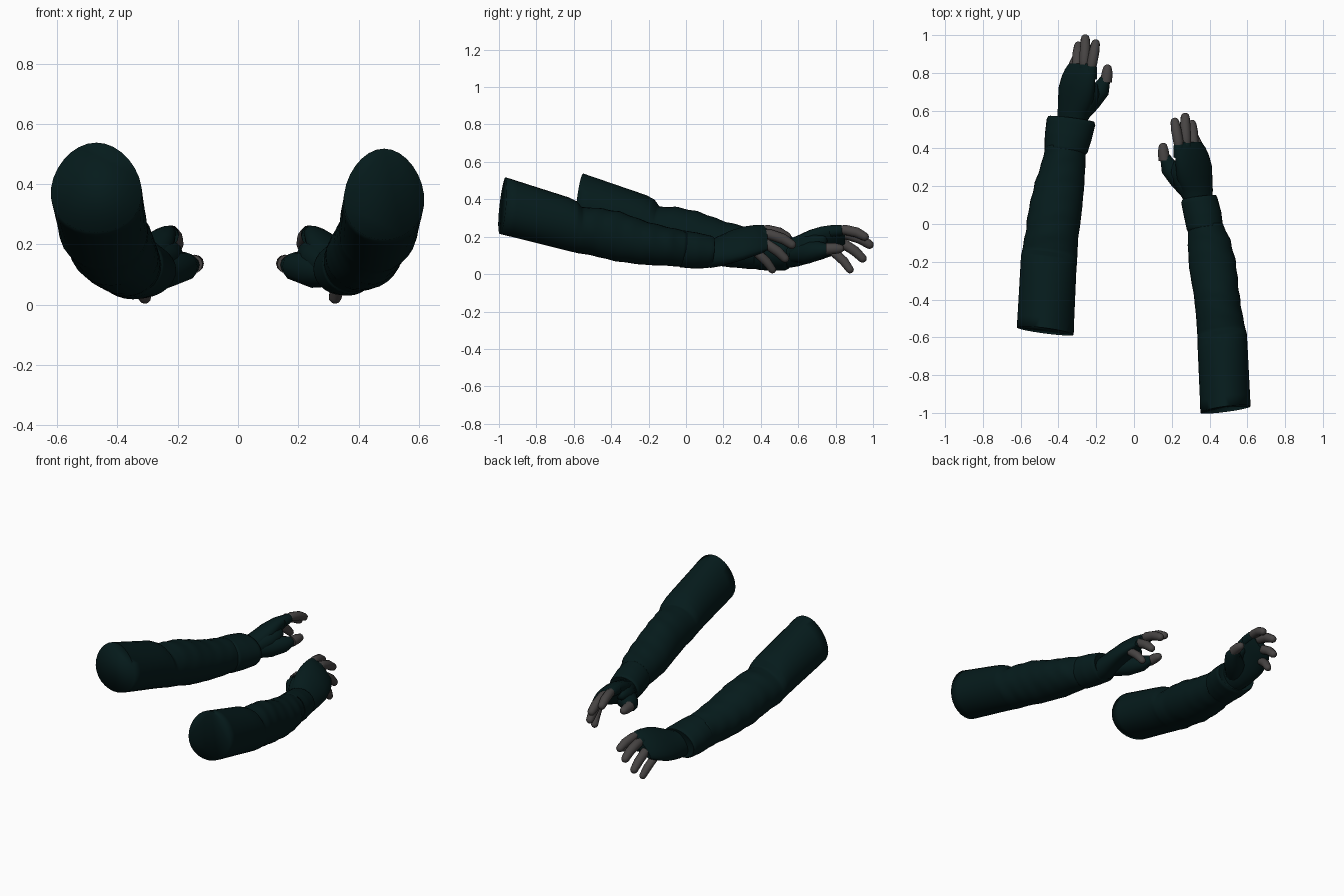
import bpy, bmesh, math
from mathutils import Vector

if "Cube" in bpy.data.objects:
    bpy.data.objects.remove(bpy.data.objects["Cube"])


def material(name, rgb):
    m = bpy.data.materials.new(name)
    m.diffuse_color = (*rgb, 1)
    m.use_nodes = True
    m.node_tree.nodes["Principled BSDF"].inputs["Base Color"].default_value = m.diffuse_color
    return m


TEAL = material("dark teal cloth", (0.0016, 0.0108, 0.0113))
GREY = material("warm grey fingertips", (0.062, 0.057, 0.056))


def loft(name, rings, mat, angle=45):
    """Skin a list of closed point rings and cap both ends."""
    bm = bmesh.new()
    rows = [[bm.verts.new(p) for p in ring] for ring in rings]
    n = len(rows[0])
    for a, b in zip(rows, rows[1:]):
        for i in range(n):
            j = (i + 1) % n
            bm.faces.new((a[i], a[j], b[j], b[i]))
    bm.faces.new(rows[0])
    bm.faces.new(rows[-1])
    bmesh.ops.recalc_face_normals(bm, faces=bm.faces)
    me = bpy.data.meshes.new(name)
    bm.to_mesh(me)
    bm.free()
    ob = bpy.data.objects.new(name, me)
    bpy.context.collection.objects.link(ob)
    me.materials.append(mat)
    bpy.ops.object.select_all(action='DESELECT')
    ob.select_set(True)
    bpy.context.view_layer.objects.active = ob
    bpy.ops.object.shade_smooth_by_angle(angle=math.radians(angle))
    return ob


def sleeve(name, table, side, wrinkle, steps=6, n=28):
    """Egg-shaped tube from rows of (y, x inner, x outer, z bottom, z top)."""
    rows = []
    for a, b in zip(table, table[1:]):
        rows += [[p + (q - p) * s / steps for p, q in zip(a, b)] for s in range(steps)]
    rows.append(table[-1])
    y_first = table[0][0]
    rings = []
    for y, x0, x1, z0, z1 in rows:
        cx, cz, rx, rz = (x0 + x1) / 2, (z0 + z1) / 2, (x1 - x0) / 2, (z1 - z0) / 2
        amp = wrinkle * min(1, max(0, (y - y_first - 0.3) * 4))
        egg = 0.13 * min(1, max(0, (0.3 - y + y_first) * 4)) if wrinkle > 0.01 else 0
        ring = []
        for i in range(n):
            t = math.tau * i / n
            k = 1 + amp * math.sin(y * 62 + 2.2 * math.sin(2 * t + 0.6)) * (0.6 + 0.4 * math.cos(t - 0.5))
            dx = rx * k * math.cos(t) * (1 - egg * math.sin(t))
            dz = rz * k * math.sin(t)
            ring.append((side * (cx + dx), y + 0.1 * dz + 0.13 * dx, cz + dz))
        rings.append(ring)
    return loft(name, rings, TEAL, 100)


def tube(name, path, radii, mat, n=12):
    """Round limb along a path with a domed tip."""
    pts = [Vector(p) for p in path]
    rad = list(radii)
    d = (pts[-1] - pts[-2]).normalized()
    tip, r = pts[-1].copy(), rad[-1]
    pts[-1] = tip - d * r
    for a in (30, 55, 78):
        pts.append(tip - d * r * (1 - math.sin(math.radians(a))))
        rad.append(r * math.cos(math.radians(a)))
    rings = []
    for i, p in enumerate(pts):
        t = (pts[min(i + 1, len(pts) - 1)] - pts[max(i - 1, 0)]).normalized()
        u = t.cross(Vector((0, 0, 1))).normalized()
        v = u.cross(t)
        rings.append([p + rad[i] * (u * math.cos(k * math.tau / n) + v * math.sin(k * math.tau / n))
                      for k in range(n)])
    return loft(name, rings, mat)


# Palm rows: y, centre x, centre z, half width, half thickness
PALM = [(.47, .33, .110, .080, .066), (.55, .325, .110, .086, .068), (.60, .318, .125, .100, .066),
        (.66, .308, .147, .115, .060), (.72, .304, .165, .120, .054), (.78, .294, .180, .113, .046),
        (.82, .284, .187, .104, .037), (.85, .277, .190, .088, .024)]

# Fingers: knuckle, end of glove, middle joint, tip, radius
FINGERS = {
    "index": [(.230, .77, .228), (.222, .850, .237), (.210, .915, .222), (.200, .975, .190), .027],
    "middle": [(.264, .78, .205), (.262, .860, .213), (.258, .935, .188), (.258, 1.0, .145), .028],
    "ring": [(.300, .77, .168), (.302, .842, .163), (.298, .905, .122), (.293, .960, .068), .027],
    "pinky": [(.340, .73, .135), (.333, .790, .118), (.320, .845, .068), (.305, .888, .008), .025],
}


def hand(label, side, ox, oy):
    def place(p):
        return (side * (p[0] + ox), p[1] + oy, p[2])

    # Palm rolled so the thumb side sits high and inward
    rings = []
    for y, cx, cz, w, h in PALM:
        roll = math.radians(42)
        ring = []
        for k in range(20):
            t = math.tau * k / 20
            a, b = w * math.cos(t), h * math.sin(t)
            ring.append(place((cx - a * math.cos(roll) + b * math.sin(roll), y,
                               cz + a * math.sin(roll) + b * math.cos(roll))))
        rings.append(ring)
    loft(label + "_palm", rings, TEAL)

    # Four fingers: glove stub and bare tip
    for name, (a, b, c, d, r) in FINGERS.items():
        tube(f"{label}_{name}_glove", [place(a), place(b)], [r + .006, r + .003], TEAL)
        back = Vector(b) + (Vector(a) - Vector(b)).normalized() * .015
        tube(f"{label}_{name}_finger", [place(back), place(b), place(c), place(d)],
             [r - .002, r, r, r * .85], GREY)

    # Thumb: fleshy base, glove stub and bare tip
    tube(label + "_thumb_glove",
         [place(p) for p in ((.30, .57, .11), (.235, .655, .118), (.172, .715, .128), (.148, .785, .135))],
         [.05, .062, .047, .032], TEAL)
    tube(label + "_thumb_finger",
         [place(p) for p in ((.148, .752, .135), (.142, .80, .137), (.140, .845, .135))],
         [.031, .029, .024], GREY)

    # Web of cloth filling the gap between thumb and first finger
    tube(label + "_thumb_web",
         [place(p) for p in ((.29, .57, .13), (.245, .65, .155), (.225, .70, .172), (.222, .755, .185))],
         [.05, .052, .044, .034], TEAL)


# Left arm, with an overlapping fold at the elbow
sleeve("left_sleeve", [
    (-.565, .32, .62, .24, .538), (-.22, .305, .60, .14, .42), (-.185, .302, .597, .13, .40),
    (-.155, .30, .592, .12, .36), (-.07, .297, .575, .10, .36), (.05, .28, .56, .065, .335),
    (.20, .265, .525, .042, .28), (.32, .258, .485, .03, .25), (.40, .255, .47, .026, .235)], -1, .018)
sleeve("left_cuff", [
    (.375, .262, .465, .032, .23), (.39, .247, .474, .024, .238), (.46, .225, .472, .018, .228),
    (.54, .205, .462, .02, .21), (.555, .21, .455, .028, .203), (.55, .235, .43, .05, .18)], -1, .008)
hand("left", -1, 0, 0)

# Right arm, slimmer and set further forward
sleeve("right_sleeve", [
    (-.98, .352, .617, .215, .518), (-.64, .337, .60, .13, .41), (-.60, .336, .597, .12, .39),
    (-.57, .335, .59, .113, .358), (-.49, .33, .573, .10, .355), (-.37, .318, .555, .07, .335),
    (-.22, .292, .54, .05, .28), (-.10, .285, .51, .045, .25), (-.01, .285, .47, .04, .23)], 1, .018)
sleeve("right_cuff", [
    (-.035, .29, .46, .045, .225), (-.02, .28, .471, .036, .233), (.05, .265, .462, .03, .222),
    (.125, .25, .442, .032, .205), (.14, .256, .435, .04, .198), (.135, .275, .415, .055, .18)], 1, .008)
hand("right", 1, .013, -.415)
